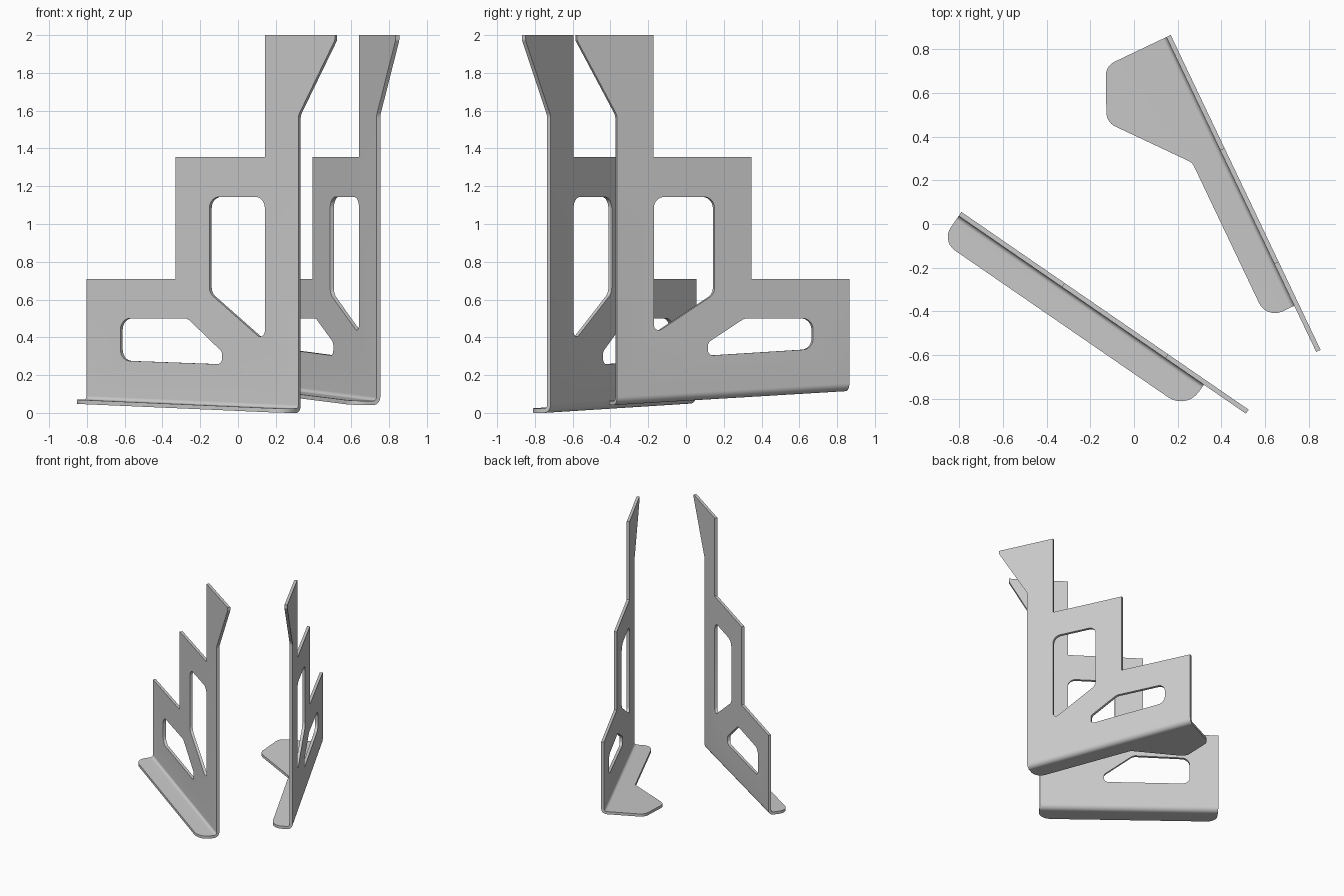
import bpy, bmesh
from math import sin, cos, tan, pi
from mathutils import Vector, Matrix

if "Cube" in bpy.data.objects:
    bpy.data.objects.remove(bpy.data.objects["Cube"])

T, R, LEN = 0.022, 0.042, 1.362   # sheet thickness, outer bend radius, foot length


def rounded(pts, seg=7):
    """Round the corners of a polygon given as (a, b, radius)."""
    out = []
    n = len(pts)
    for i, (a, b, r) in enumerate(pts):
        p = Vector((a, b))
        if r == 0:
            out.append(p)
            continue
        u = (Vector(pts[i - 1][:2]) - p).normalized()
        w = (Vector(pts[(i + 1) % n][:2]) - p).normalized()
        half = u.angle(w) / 2
        c = p + (u + w).normalized() * r / sin(half)
        s = p + u * r / tan(half) - c
        e = p + w * r / tan(half) - c
        total = s.angle(e)
        for k in range(seg + 1):
            f = k / seg
            out.append(c + (s * sin((1 - f) * total) + e * sin(f * total)) / sin(total))
    return out


def add_sheet(bm, loops, depth, cols, origin):
    """Fill 2D loops (first is outline, rest are holes), extrude and place them."""
    cu = bpy.data.curves.new("tmp", 'CURVE')
    cu.dimensions = '2D'
    cu.fill_mode = 'BOTH'
    cu.extrude = depth / 2
    for loop in loops:
        sp = cu.splines.new('POLY')
        sp.points.add(len(loop) - 1)
        for q, p in zip(sp.points, loop):
            q.co = (p[0], p[1], 0, 1)
        sp.use_cyclic_u = True
    ob = bpy.data.objects.new("tmp", cu)
    me = bpy.data.meshes.new_from_object(ob)
    m = Matrix(cols).transposed().to_4x4()
    m.translation = origin
    me.transform(m)
    bm.from_mesh(me)
    bpy.data.objects.remove(ob)
    bpy.data.curves.remove(cu)
    bpy.data.meshes.remove(me)


def bracket(name, start, end, z0, slope, windows, foot):
    o = Vector((*start, 0))
    d = (Vector((*end, 0)) - o).normalized()
    n = Vector((d.y, -d.x, 0))
    if n.x > 0:
        n = -n
    up = Vector((0, 0, 1))
    ds = d + up * slope
    base = o + up * z0
    bm = bmesh.new()
    # stepped upright plate with two windows
    plate = [(0, z0 + R, 0), (LEN, z0 + slope * LEN + R, 0), (LEN, 1.575, .06),
             (1.596, 1.972, .02), (1.596, 2, 0), (1.148, 2, 0), (1.148, 1.355, 0),
             (.573, 1.355, 0), (.573, .71, 0), (0, .71, 0)]
    add_sheet(bm, [rounded(plate)] + [rounded(w) for w in windows], T,
              (d, up, n), o + n * T / 2)
    # foot flange
    flange = [(0, R, 0), (LEN, R, 0)] + foot
    add_sheet(bm, [rounded(flange)], T, (ds, n, up), base + up * T / 2)
    # quarter-round bend joining plate and foot
    arc = [pi + pi / 2 * k / 10 for k in range(11)]
    ring = [(R + R * cos(a), R + R * sin(a)) for a in arc]
    ring += [(R + (R - T) * cos(a), R + (R - T) * sin(a)) for a in reversed(arc)]
    add_sheet(bm, [ring], LEN, (n, up, ds), base + ds * LEN / 2)
    # weld the three pieces and drop hidden seam faces
    bmesh.ops.remove_doubles(bm, verts=bm.verts, dist=2e-4)
    hidden = [f for f in bm.faces if all(len(e.link_faces) > 2 for e in f.edges)]
    bmesh.ops.delete(bm, geom=hidden, context='FACES')
    bmesh.ops.recalc_face_normals(bm, faces=bm.faces)
    me = bpy.data.meshes.new(name)
    bm.to_mesh(me)
    bm.free()
    ob = bpy.data.objects.new(name, me)
    bpy.context.collection.objects.link(ob)
    bpy.ops.object.select_all(action='DESELECT')
    ob.select_set(True)
    bpy.context.view_layer.objects.active = ob
    bpy.ops.object.shade_smooth_by_angle(angle=0.6)


def upper_window(left_z, right_z):
    return [(.79, 1.143, .06), (1.147, 1.143, .06), (1.147, right_z, .03), (.79, left_z, .06)]


def lower_window(left, left_z, top, tip, tip_z, bottom_z):
    return [(left, .5, .06), (top, .5, .06), (tip, tip_z, .035),
            (tip, bottom_z, .03), (left, left_z, .06)]


# left bracket with a plain narrow foot
bracket("left_bracket", (-.79, .055), (.522, -.848), .049, -.036,
        [upper_window(.635, .375), lower_window(.218, .277, .65, .872, .323, .257)],
        [(LEN, .162, .1), (0, .162, .075)])

# right bracket whose foot widens at the back
bracket("right_bracket", (.168, .865), (.85, -.568), .115, -.054,
        [upper_window(.63, .415), lower_window(.212, .338, .615, .83, .372, .303)],
        [(LEN, .162, .08), (.57, .162, .05), (.235, .437, .07), (0, .33, .07)])
